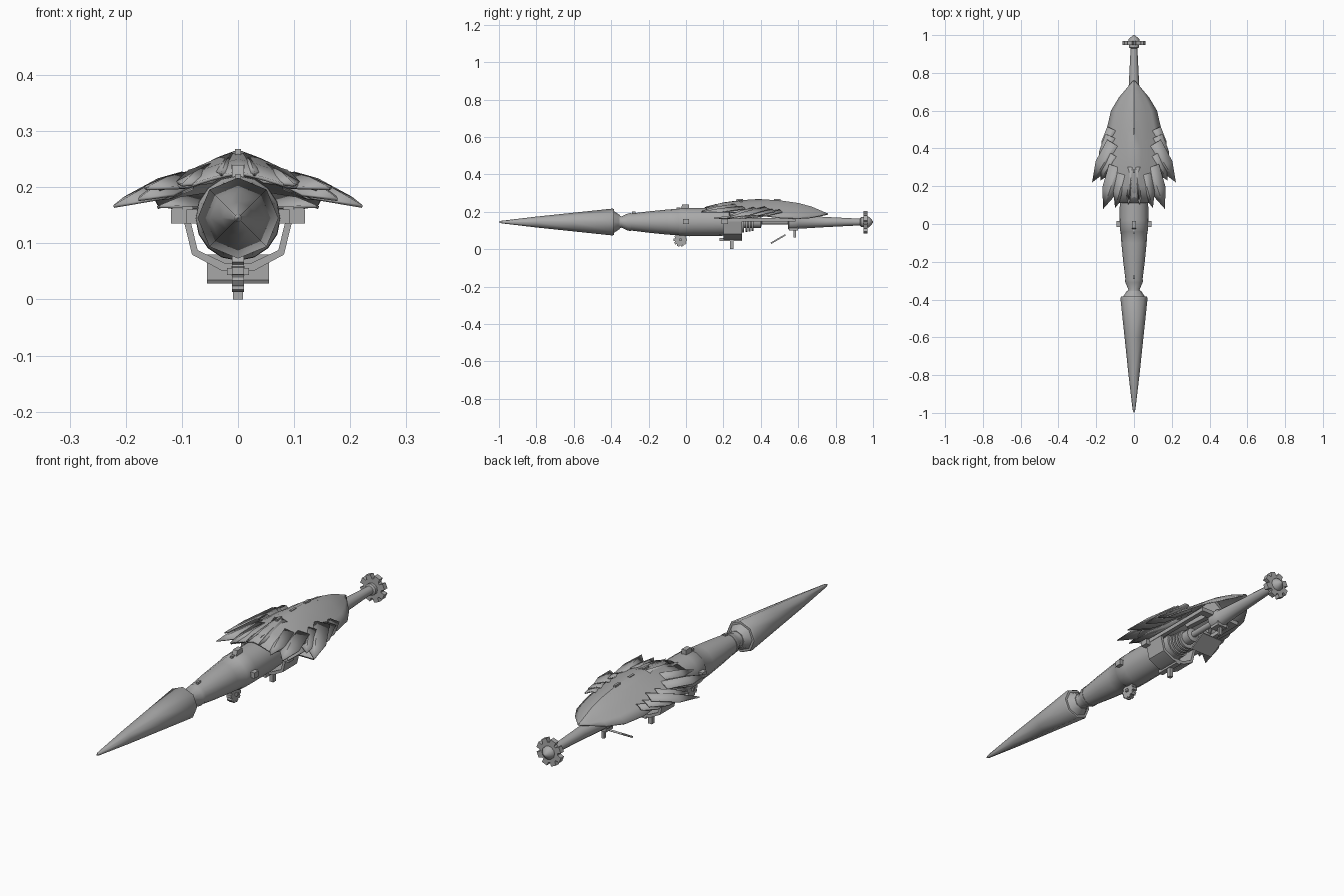
import bpy, bmesh, math
from mathutils import Vector

if "Cube" in bpy.data.objects:
    bpy.data.objects.remove(bpy.data.objects["Cube"])

AXIS_Z = 0.145
steel = bpy.data.materials.new("grey steel")
steel.diffuse_color = (0.4, 0.4, 0.4, 1)
steel.use_nodes = True
steel.node_tree.nodes["Principled BSDF"].inputs["Base Color"].default_value = steel.diffuse_color


def finish(name, bm, angle=50, thick=0):
    bmesh.ops.recalc_face_normals(bm, faces=bm.faces)
    me = bpy.data.meshes.new(name)
    bm.to_mesh(me)
    bm.free()
    ob = bpy.data.objects.new(name, me)
    bpy.context.collection.objects.link(ob)
    me.materials.append(steel)
    bpy.ops.object.select_all(action='DESELECT')
    ob.select_set(True)
    bpy.context.view_layer.objects.active = ob
    bpy.ops.object.shade_smooth_by_angle(angle=math.radians(angle))
    if thick:
        mod = ob.modifiers.new("thickness", 'SOLIDIFY')
        mod.thickness = thick
        mod.offset = -1
    return ob


def lathe(name, profile, sides, z=AXIS_Z):
    """Spin (y, radius) points around the long axis."""
    bm = bmesh.new()
    rings = []
    for y, r in profile:
        rings.append([bm.verts.new((r * math.sin(a), y, z + r * math.cos(a)))
                      for a in (2 * math.pi * i / sides for i in range(sides))])
    for a, b in zip(rings, rings[1:]):
        for i in range(sides):
            j = (i + 1) % sides
            bm.faces.new((a[i], a[j], b[j], b[i]))
    bm.faces.new(rings[0])
    bm.faces.new(rings[-1])
    return finish(name, bm)


def box(name, lo, hi, tilt=0):
    bm = bmesh.new()
    bmesh.ops.create_cube(bm, size=1)
    lo, hi = Vector(lo), Vector(hi)
    for v in bm.verts:
        v.co = Vector([c * s for c, s in zip(v.co, hi - lo)])
    ob = finish(name, bm, 30)
    ob.location = (lo + hi) / 2
    ob.rotation_euler.x = tilt
    return ob


def prism(name, pts, axis, a, b):
    """Extrude a 2D outline along axis x (pts = y,z) or y (pts = x,z)."""
    bm = bmesh.new()
    place = (lambda p, t: (t, p[0], p[1])) if axis == 'x' else (lambda p, t: (p[0], t, p[1]))
    r0 = [bm.verts.new(place(p, a)) for p in pts]
    r1 = [bm.verts.new(place(p, b)) for p in pts]
    bm.faces.new(r0)
    bm.faces.new(r1)
    for i in range(len(pts)):
        j = (i + 1) % len(pts)
        bm.faces.new((r0[i], r0[j], r1[j], r1[i]))
    return finish(name, bm, 30)


def gear(cx, cz, r_in, r_out, teeth):
    pts = []
    for i in range(teeth):
        for f, r in ((0, r_in), (.18, r_in), (.25, r_out), (.8, r_out), (.95, r_in)):
            a = 2 * math.pi * (i + f) / teeth
            pts.append((cx + r * math.sin(a), cz + r * math.cos(a)))
    return pts


# Spear head with recessed back, flared neck and barrel
lathe("spear_tip", [(-1, .001), (-.985, .007), (-.8, .029), (-.6, .05), (-.392, .072),
                    (-.385, .068), (-.385, .058), (-.355, .038)], 8)
lathe("neck", [(-.38, .045), (-.345, .03), (-.31, .046), (-.295, .048)], 12)
lathe("barrel", [(-.31, .03), (-.305, .044), (-.2, .057), (-.1, .067), (-.04, .071),
                 (-.035, .075), (.02, .076), (.15, .075), (.23, .072), (.235, .062), (.3, .06)], 16)
for i in range(4):
    y = .3 + i * .017
    lathe("cooling_rib", [(y, .05 - i * .002), (y + .011, .05 - i * .002)], 16, .14)
lathe("core_rod", [(.28, .032), (.4, .032), (.405, .014), (.57, .014)], 12)

# Handle and pommel
lathe("handle", [(.545, .035), (.55, .042), (.59, .042), (.6, .036), (.75, .027),
                 (.93, .018), (.935, .026), (.95, .026)], 12)
prism("pommel_gear", gear(0, AXIS_Z, .044, .061, 8), 'y', .948, .97)
lathe("pommel_cap", [(.965, .03), (.978, .028), (.99, .016), (1, .004)], 12)

# Rear chassis
for s in (-1, 1):
    def sx(a, b):
        return min(a * s, b * s), max(a * s, b * s)
    x0, x1 = sx(.08, .1)
    box("side_rail", (x0, .19, .148), (x1, .57, .166))
    x0, x1 = sx(.09, .119)
    box("rail_lug", (x0, .19, .135), (x1, .225, .16))
    x0, x1 = sx(.065, .092)
    box("barrel_lug", (x0, -.015, .135), (x1, .015, .16))
    prism("bracket", [(s * x, z) for x, z in ((.099, .15), (.087, .15), (.072, .088), (.024, .065),
                                            (0, .065), (0, .052), (.03, .052), (.082, .08))],
          'y', .2, .3)
box("rear_crossbar", (-.1, .55, .148), (.1, .585, .166))
box("rear_mount", (-.025, .55, .1), (.025, .6, .15))
box("rear_peg", (-.006, .575, .062), (.006, .588, .11))
box("trigger_rail", (-.012, .18, .043), (.012, .3, .06))
box("trigger_peg", (-.009, .236, 0), (.009, .254, .05))
box("guard_plate", (-.055, .448, .05), (.055, .538, .058), math.radians(30))

# Cog under the barrel, sights on top
prism("cog", gear(-.03, .05, .03, .037, 10), 'x', -.011, .011)
box("cog_axle", (-.02, -.036, .044), (.02, -.024, .056))
box("cog_mount", (-.008, -.05, .05), (.008, -.01, .085))
prism("sight", [(-.03, .21), (-.02, .24), (.015, .24), (.015, .21)], 'x', -.011, .011)
for y in (-.29, -.05):
    box("top_stud", (-.005, y, .185 if y < -.1 else .21), (.005, y + .02, .2 if y < -.1 else .223))
prism("shell_support", [(.1, .21), (.15, .24), (.55, .25), (.6, .18), (.25, .2)], 'x', -.012, .012)

# Arched shell: rows of (y, half width, ridge height, edge height)
rows = [(.76, .004, .19, .188), (.72, .038, .207, .18), (.67, .08, .228, .17),
        (.6, .122, .247, .166), (.5, .145, .261, .17), (.4, .15, .267, .183),
        (.3, .148, .263, .197), (.2, .13, .25, .202), (.11, .09, .228, .204)]
bm = bmesh.new()
us = [i / 4 for i in range(-4, 5)]
grid = [[bm.verts.new((u * w, y, e + (r - e) * (1 - abs(u) ** 1.3))) for u in us]
        for y, w, r, e in rows]
for a, b in zip(grid, grid[1:]):
    for i in range(8):
        bm.faces.new((a[i], a[i + 1], b[i + 1], b[i]))
finish("shell", bm, 40, .006)


# Pointed feather plates along the shell edge
def feather(name, root, tip, width):
    for s in (-1, 1):
        r, t = Vector((root[0] * s, *root[1:])), Vector((tip[0] * s, *tip[1:]))
        d = t - r
        side = Vector((d.y, -d.x, 0)).normalized() * width / 2
        drop = Vector((0, 0, -.012))
        bm = bmesh.new()
        v = [bm.verts.new(p) for p in (r, r + d * .55 + Vector((0, 0, .005)), t,
                                       r + side + drop, r + d * .55 + side * .85 + drop,
                                       r - side + drop, r + d * .55 - side * .85 + drop)]
        for f in ((0, 1, 4, 3), (1, 2, 4), (0, 5, 6, 1), (1, 6, 2)):
            bm.faces.new([v[i] for i in f])
        finish(name, bm, 30, .005)


feather("upper_feather", (.11, .5, .212), (.172, .37, .182), .07)
feather("rear_feather", (.115, .46, .215), (.185, .3, .178), .08)
feather("long_feather", (.1, .42, .228), (.222, .22, .168), .1)
feather("middle_feather", (.1, .36, .225), (.178, .23, .18), .08)
feather("front_feather", (.085, .3, .23), (.163, .08, .2), .1)
feather("inner_feather", (.05, .26, .243), (.1, .085, .206), .08)
feather("crest_feather", (.012, .3, .262), (.03, .1, .225), .06)
feather("under_feather", (.06, .4, .19), (.14, .15, .168), .1)
for y in (.3, .4, .5):
    box("crest_stud", (-.005, y - .03, .255), (.005, y + .005, .268))
